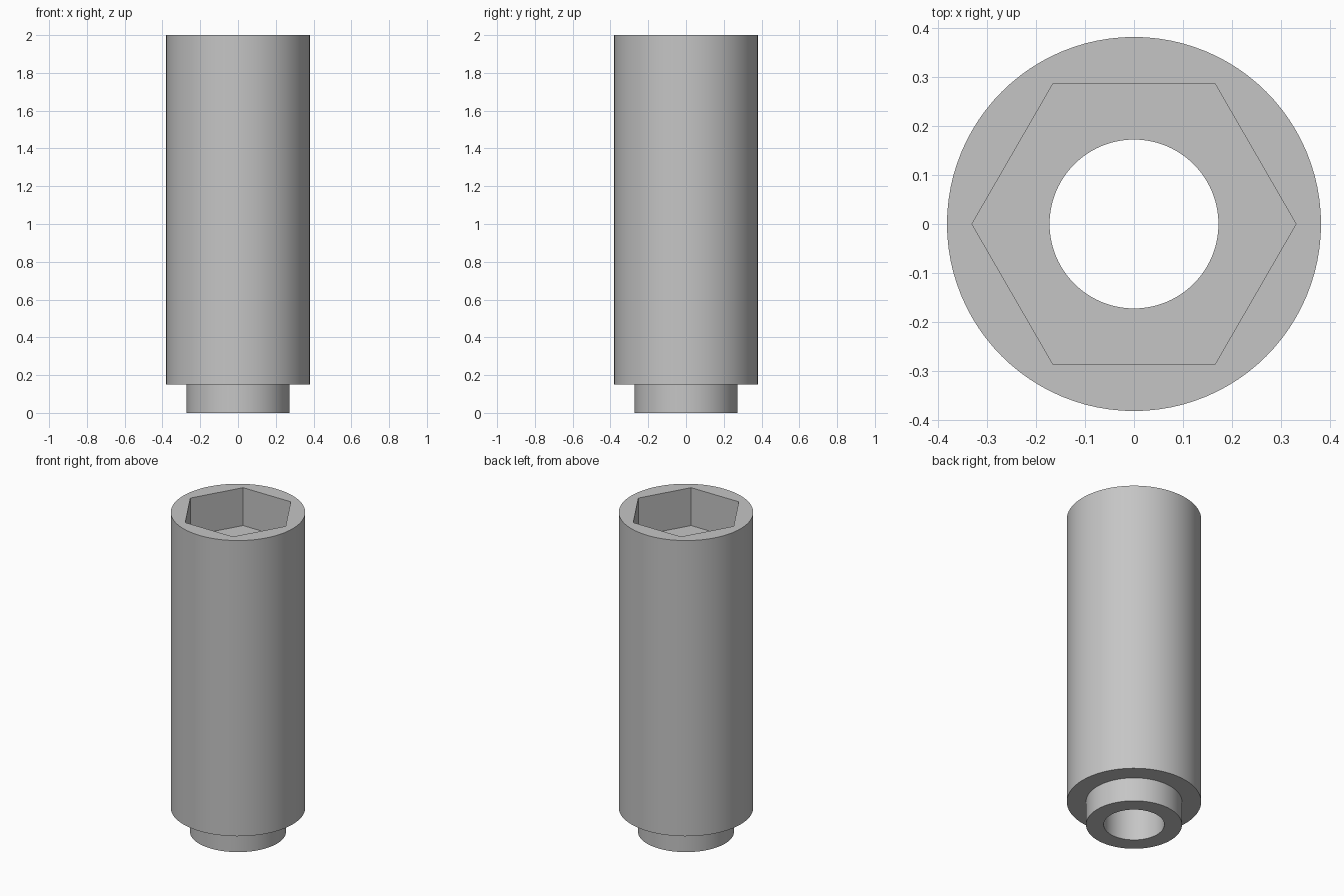
import bpy
import bmesh
from math import radians, tau
from mathutils import Matrix

default_cube = bpy.data.objects.get("Cube")
if default_cube:
    bpy.data.objects.remove(default_cube, do_unlink=True)

SEGMENTS = 96
BODY_R, NECK_R, BORE_R, HEX_R = 0.381, 0.272, 0.172, 0.33
HEIGHT, SHOULDER_Z, HEX_FLOOR_Z = 2.0, 0.15, 1.763

# Single flat metal colour
metal = bpy.data.materials.new("grey_metal")
metal.use_nodes = True
grey = (0.56, 0.56, 0.56, 1)
metal.diffuse_color = grey
metal.node_tree.nodes["Principled BSDF"].inputs["Base Color"].default_value = grey


def make_object(name, bm):
    bmesh.ops.recalc_face_normals(bm, faces=bm.faces)
    mesh = bpy.data.meshes.new(name)
    bm.to_mesh(mesh)
    bm.free()
    mesh.materials.append(metal)
    obj = bpy.data.objects.new(name, mesh)
    bpy.context.collection.objects.link(obj)
    return obj


# Stepped sleeve with a through bore, turned from a closed profile
profile = [(BORE_R, 0), (NECK_R, 0), (NECK_R, SHOULDER_Z),
           (BODY_R, SHOULDER_Z), (BODY_R, HEIGHT), (BORE_R, HEIGHT)]
bm = bmesh.new()
verts = [bm.verts.new((r, 0, z)) for r, z in profile]
edges = [bm.edges.new((v, verts[(i + 1) % len(verts)])) for i, v in enumerate(verts)]
bmesh.ops.spin(bm, geom=verts + edges, cent=(0, 0, 0), axis=(0, 0, 1),
               angle=tau, steps=SEGMENTS, use_merge=True)
bmesh.ops.remove_doubles(bm, verts=bm.verts, dist=0.0001)
sleeve = make_object("socket_sleeve", bm)

# Hexagonal pocket cut into the top, corners on the x axis
bm = bmesh.new()
depth = 2 * (HEIGHT - HEX_FLOOR_Z)
bmesh.ops.create_cone(bm, cap_ends=True, segments=6, radius1=HEX_R, radius2=HEX_R,
                      depth=depth,
                      matrix=Matrix.Translation((0, 0, HEIGHT))
                      @ Matrix.Rotation(radians(30), 4, "Z"))
# Turn the cutter if its corners do not already lie on the x axis
if max(v.co.x for v in bm.verts) < HEX_R - 0.01:
    bmesh.ops.rotate(bm, verts=bm.verts, cent=(0, 0, 0),
                     matrix=Matrix.Rotation(radians(30), 3, "Z"))
cutter = make_object("hex_cutter", bm)
cutter.hide_render = True

cut = sleeve.modifiers.new("hex_pocket", "BOOLEAN")
cut.operation = "DIFFERENCE"
cut.solver = "EXACT"
cut.object = cutter

bpy.ops.object.select_all(action="DESELECT")
bpy.context.view_layer.objects.active = sleeve
sleeve.select_set(True)
bpy.ops.object.modifier_apply(modifier=cut.name)
bpy.data.objects.remove(cutter, do_unlink=True)

# Round walls smooth, rims and pocket corners sharp
bpy.ops.object.shade_smooth_by_angle(angle=radians(30))
